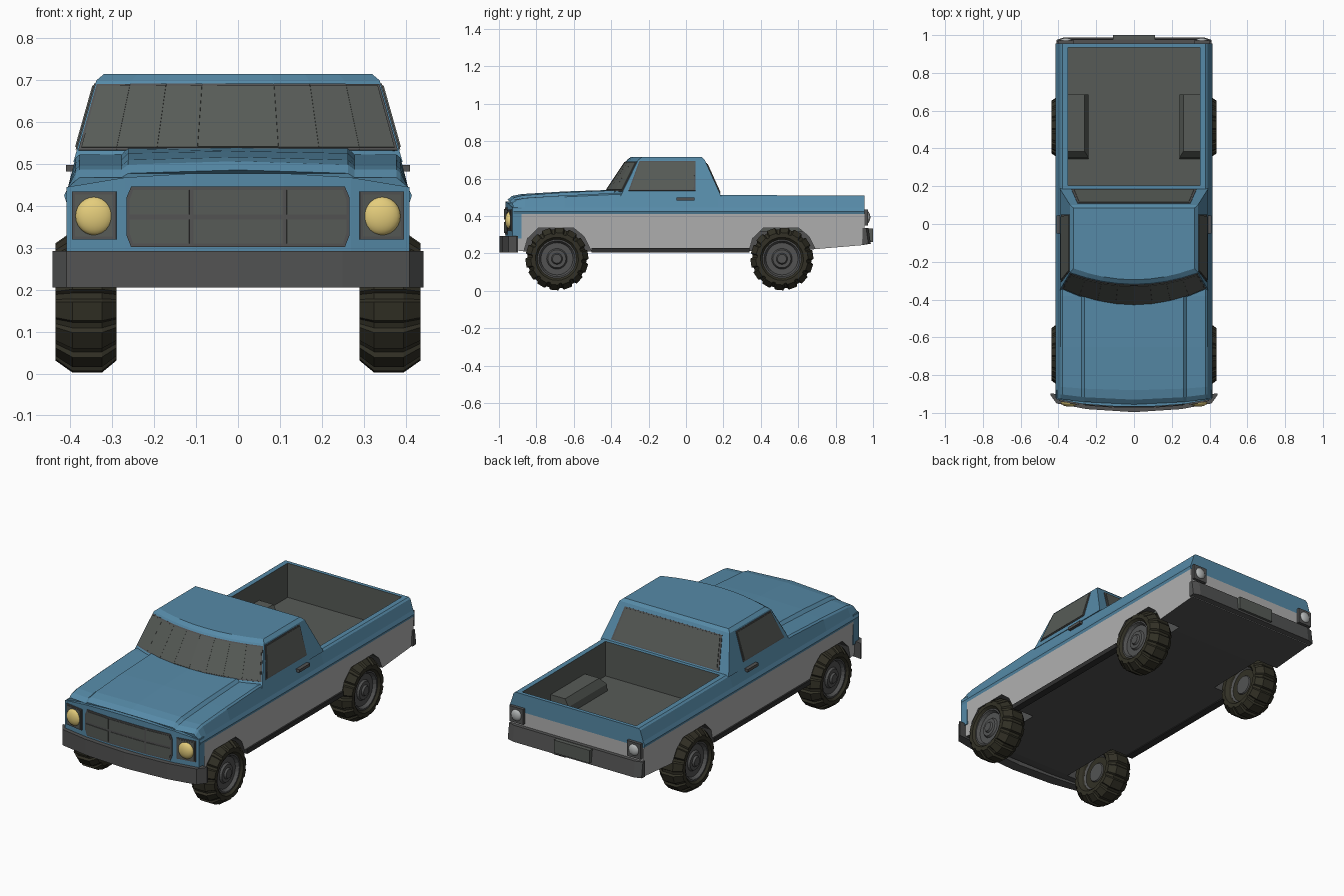
import bpy, bmesh, math
from mathutils import Vector

if "Cube" in bpy.data.objects:
    bpy.data.objects.remove(bpy.data.objects["Cube"])

def mat(name, r, g, b):
    m = bpy.data.materials.new(name)
    m.diffuse_color = (r, g, b, 1)
    m.use_nodes = True
    m.node_tree.nodes["Principled BSDF"].inputs["Base Color"].default_value = m.diffuse_color
    return m

BLUE = mat("blue paint", .093, .255, .39)
GREY = mat("light grey paint", .44, .44, .44)
CHAR = mat("charcoal", .095, .105, .095)
TRIM = mat("dark trim", .085, .086, .086)
BLACK = mat("sill black", .03, .03, .03)
TYRE = mat("tyre rubber", .032, .030, .019)
LAMP = mat("headlight yellow", .78, .61, .20)
TAIL = mat("tail lens", .46, .48, .48)

def mesh(name, verts, faces, m):
    bm = bmesh.new()
    vs = [bm.verts.new(v) for v in verts]
    for f in faces:
        bm.faces.new([vs[i] for i in f])
    bmesh.ops.recalc_face_normals(bm, faces=bm.faces)
    me = bpy.data.meshes.new(name)
    bm.to_mesh(me)
    bm.free()
    me.materials.append(m)
    o = bpy.data.objects.new(name, me)
    bpy.context.collection.objects.link(o)
    return o

def skin(rings):
    n = len(rings[0])
    return [(k*n+i, k*n+(i+1) % n, (k+1)*n+(i+1) % n, (k+1)*n+i)
            for k in range(len(rings)-1) for i in range(n)]

def loft(name, rings, m):
    n, last = len(rings[0]), (len(rings)-1)*len(rings[0])
    faces = skin(rings) + [tuple(range(n)), tuple(range(last, last+n))]
    return mesh(name, [v for r in rings for v in r], faces, m)

def box(name, x0, x1, y0, y1, z0, z1, m):
    def ring(z):
        return [(x0, y0, z), (x1, y0, z), (x1, y1, z), (x0, y1, z)]
    return loft(name, [ring(z0), ring(z1)], m)

def plate(name, pts, out, t, m):
    """Thin plate raised by t from a polygon, on the side facing out."""
    pts = [Vector(p) for p in pts]
    n = (pts[2]-pts[0]).cross(pts[3]-pts[1]).normalized()
    if n.dot(Vector(out)) < 0:
        n = -n
    return loft(name, [[p-n*.002 for p in pts], [p+n*t for p in pts]], m)

# ---- body shell: cross-sections along y, then arches and bed cut out
stations = [(-.955, .22, .468, .478, .486, .19), (-.93, .215, .487, .499, .507, .19),
            (-.88, .21, .496, .510, .517, .12), (-.65, .21, .51, .526, .531, 0),
            (-.38, .21, .523, .537, .54, 0), (.17, .21, .512, .512, .512, 0),
            (.66, .22, .51, .51, .51, 0), (.955, .245, .51, .51, .51, 0)]
rings = []
for y, zb, zf, z6, zc, bow in stations:
    half = [(.40, zb), (.41, .41), (.415, .425), (.406, .445), (.388, zf-.008),
            (.378, zf), (.278, zf), (.262, z6)]
    pts = half + [(0, zc)] + [(-x, z) for x, z in reversed(half)]
    rings.append([(x, y+bow*x*x, z) for x, z in pts])
n = len(rings[0])
faces = skin(rings)
for base in (0, (len(rings)-1)*n):
    for i in range(7):
        faces.append((base+i, base+i+1, base+n-2-i, base+n-1-i))
    faces.append((base+7, base+8, base+9))
body = mesh("body", [v for r in rings for v in r], faces, BLUE)
for m in (GREY, CHAR, TRIM):
    body.data.materials.append(m)

ARCH = [(-.18, .1), (-.18, .2), (-.157, .28), (-.1, .335), (.09, .335), (.145, .29), (.19, .2), (.19, .1)]
WHEEL_Y = (-.69, .513)
cutters = [box("bed_cutter", -.35, .35, .205, .935, .32, .7, CHAR)]
for wy in WHEEL_Y:
    for s in (-1, 1):
        cutters.append(loft("arch_cutter", [[(s*x, wy+y, z) for y, z in ARCH] for x in (.27, .5)], TRIM))
bpy.context.view_layer.objects.active = body
for c in cutters:
    c.hide_render = True
    mod = body.modifiers.new("cut", 'BOOLEAN')
    mod.operation, mod.solver, mod.object = 'DIFFERENCE', 'EXACT', c
    bpy.ops.object.modifier_apply(modifier=mod.name)
for c in cutters:
    bpy.data.objects.remove(c)

# body colours by place and direction
for p in body.data.polygons:
    c, nr = p.center, p.normal
    if abs(c.x) < .352 and .2 < c.y < .94 and .315 < c.z < .505:
        p.material_index = 2
    elif c.z < .25 and nr.z < -.7:
        p.material_index = 3
    elif nr.y < -.5 and c.y < -.9:
        p.material_index = 0
    elif c.z < .345 and abs(c.x) < .39 and abs(c.y) < .93:
        p.material_index = 3
    else:
        p.material_index = 0 if c.z > .41 else 1

# ---- cab with curved front and glass
SEG = 8
def cab_ring(z, xs, yr, ys, yc):
    front = [xs*(1-2*k/SEG) for k in range(SEG+1)]
    return [Vector(v) for v in [(xs, yr, z)] + [(x, yc+(ys-yc)*(x/xs)**2, z) for x in front] + [(-xs, yr, z)]]

low = cab_ring(.505, .393, .188, -.35, -.445)
high = cab_ring(.70, .338, .10, -.255, -.315)
roof = cab_ring(.715, .32, .085, -.235, -.295)
loft("cab", [low, high, roof], BLUE)

def glass(name, i, j, corners, out, grow):
    """Glass and seal on the cab face between ring points i and j; corners are (u, v)."""
    def at(uv):
        return [low[i].lerp(low[j], u).lerp(high[i].lerp(high[j], u), v) for u, v in uv]
    plate(name, at(corners), out, .006, CHAR)
    plate(name + "_seal", at([(u+du, v+dv) for (u, v), (du, dv) in zip(corners, grow)]), out, .003, TRIM)

for i in range(1, SEG+1):
    a, b = (.12 if i == 1 else 0), (.88 if i == SEG else 1)
    da, db = (-.07 if i == 1 else 0), (.07 if i == SEG else 0)
    glass("windshield", i, i+1, [(a, .17), (b, .17), (b, .92), (a, .92)], (0, -1, .5),
          [(da, -.03), (db, -.03), (db, .03), (da, .03)])
ALL = [(-.015, -.03), (.015, -.03), (.015, .03), (-.015, .03)]
SIDE = [(.74, .18), (.07, .18), (.04, .93), (.84, .93)]
FLIP = [(.015, -.03), (-.015, -.03), (-.015, .03), (.015, .03)]
glass("side_window_right", 1, 0, SIDE, (1, 0, 0), FLIP)
glass("side_window_left", SEG+1, SEG+2, SIDE, (-1, 0, 0), FLIP)
glass("rear_window", 0, SEG+2, [(.09, .1), (.91, .1), (.92, .88), (.08, .88)], (0, 1, .3), ALL)

# ---- front fascia, grille and lights
FX = [(.11, -.965), (.27, -.953), (.41, -.928)]
def fy(x):
    x = abs(x)
    if x <= .11:
        return -.965
    (a, ya), (b, yb) = FX[:2] if x < .27 else FX[1:]
    return ya + (yb-ya)*(x-a)/(b-a)

def front_plate(name, pts, t, m):
    plate(name, [(x, fy(x), z) for x, z in pts], (0, -1, 0), t, m)

loft("front_fascia", [[(x, fy(x), .28), (x, -.88, .28), (x, -.88, zt), (x, fy(x), zt)]
     for x, zt in ((-.41, .445), (-.27, .468), (-.11, .478), (.11, .478), (.27, .468), (.41, .445))], BLUE)
front_plate("grille_back", [(-.11, .302), (.11, .302), (.11, .446), (-.11, .446)], .004, TRIM)
for z0, z1 in ((.31, .368), (.38, .438)):
    front_plate("grille_panel", [(-.106, z0), (.106, z0), (.106, z1), (-.106, z1)], .007, CHAR)
for s in (-1, 1):
    front_plate("grille_back", [(s*.11, .302), (s*.255, .302), (s*.266, .33), (s*.266, .42),
                                (s*.255, .446), (s*.11, .446)], .004, TRIM)
    front_plate("grille_panel", [(s*.116, .31), (s*.25, .31), (s*.258, .335), (s*.258, .368), (s*.116, .368)], .007, CHAR)
    front_plate("grille_panel", [(s*.116, .38), (s*.258, .38), (s*.258, .415), (s*.25, .438), (s*.116, .438)], .007, CHAR)
    front_plate("headlight_surround", [(s*.29, .32), (s*.395, .32), (s*.395, .435), (s*.29, .435)], .006, TRIM)
    front_plate("headlight_panel", [(s*.297, .327), (s*.388, .327), (s*.388, .428), (s*.297, .428)], .008, CHAR)

def lens(name, x, y, z, r, m):
    bpy.ops.mesh.primitive_uv_sphere_add(segments=20, ring_count=12, radius=r, location=(x, y, z))
    o = bpy.context.object
    o.name, o.scale = name, (1, .5, 1)
    o.data.materials.append(m)
    bpy.ops.object.shade_smooth()

for s in (-1, 1):
    lens("headlight", s*.342, -.944, .376, .046, LAMP)
    # tail lights and door handles
    box("tail_light_housing", s*.36-.042, s*.36+.042, .94, .972, .35, .435, TRIM)
    lens("tail_light", s*.36, .97, .393, .031, TAIL)
    box("door_handle", s*.398-.013, s*.398+.013, -.05, .045, .482, .498, TRIM)
    # sills and bed wheel housings
    box("sill", s*.39-.02, s*.39+.02, -.505, .34, .205, .23, BLACK)
    loft("bed_wheel_housing", [[(s*.352, y0, z), (s*x, y0, z), (s*x, .685, z), (s*.352, .685, z)]
         for x, y0, z in ((.24, .345, .318), (.24, .35, .36), (.262, .385, .40))], CHAR)

# ---- bumpers and rear plate
loft("front_bumper", [[(x, y, .205), (x, y+d, .205), (x, y+d, .292), (x, y, .292)]
     for x, y, d in ((-.443, -.905, .008), (-.41, -.95, .05), (-.25, -.98, .06), (0, -.996, .06),
                     (.25, -.98, .06), (.41, -.95, .05), (.443, -.905, .008))], TRIM)
loft("rear_bumper", [[(x, .945, .247), (x, y, .25), (x, y-.012, .335), (x, .945, .335)]
     for x, y in ((-.41, .975), (-.37, .988), (.37, .988), (.41, .975))], TRIM)
box("rear_plate", -.11, .11, .97, 1.0, .262, .333, CHAR)

# ---- wheels: lathed around x, tyre tread made of raised lugs
def lathe(name, profile, angles, s, wy, m):
    rs = []
    for x, r, lug in profile:
        rs.append([(s*x, wy+(r+lug*h)*math.cos(a), .171+(r+lug*h)*math.sin(a)) for a, h in angles])
    return loft(name, rs, m)

LUGS = 14
tread = [((k+f)*math.tau/LUGS, h) for k in range(LUGS) for f, h in ((0, 1), (.6, 1), (.7, 0), (.9, 0))]
round24 = [(k*math.tau/24, 0) for k in range(24)]
TYRE_P = [(.325, .095, 0), (.305, .1, 0), (.29, .115, 0), (.29, .132, .008), (.325, .158, .011),
          (.395, .158, .011), (.436, .132, .008), (.436, .115, 0), (.42, .1, 0), (.4, .095, 0)]
RIM_P = [(.318, .03, 0), (.318, .05, 0), (.328, .055, 0), (.328, .085, 0), (.31, .105, 0),
         (.424, .105, 0), (.424, .096, 0), (.407, .086, 0), (.407, .055, 0), (.418, .048, 0),
         (.418, .03, 0), (.428, .024, 0), (.428, .01, 0)]
for wy in WHEEL_Y:
    for s in (-1, 1):
        lathe("tyre", TYRE_P, tread, s, wy, TYRE)
        lathe("rim", RIM_P, round24, s, wy, TRIM)
